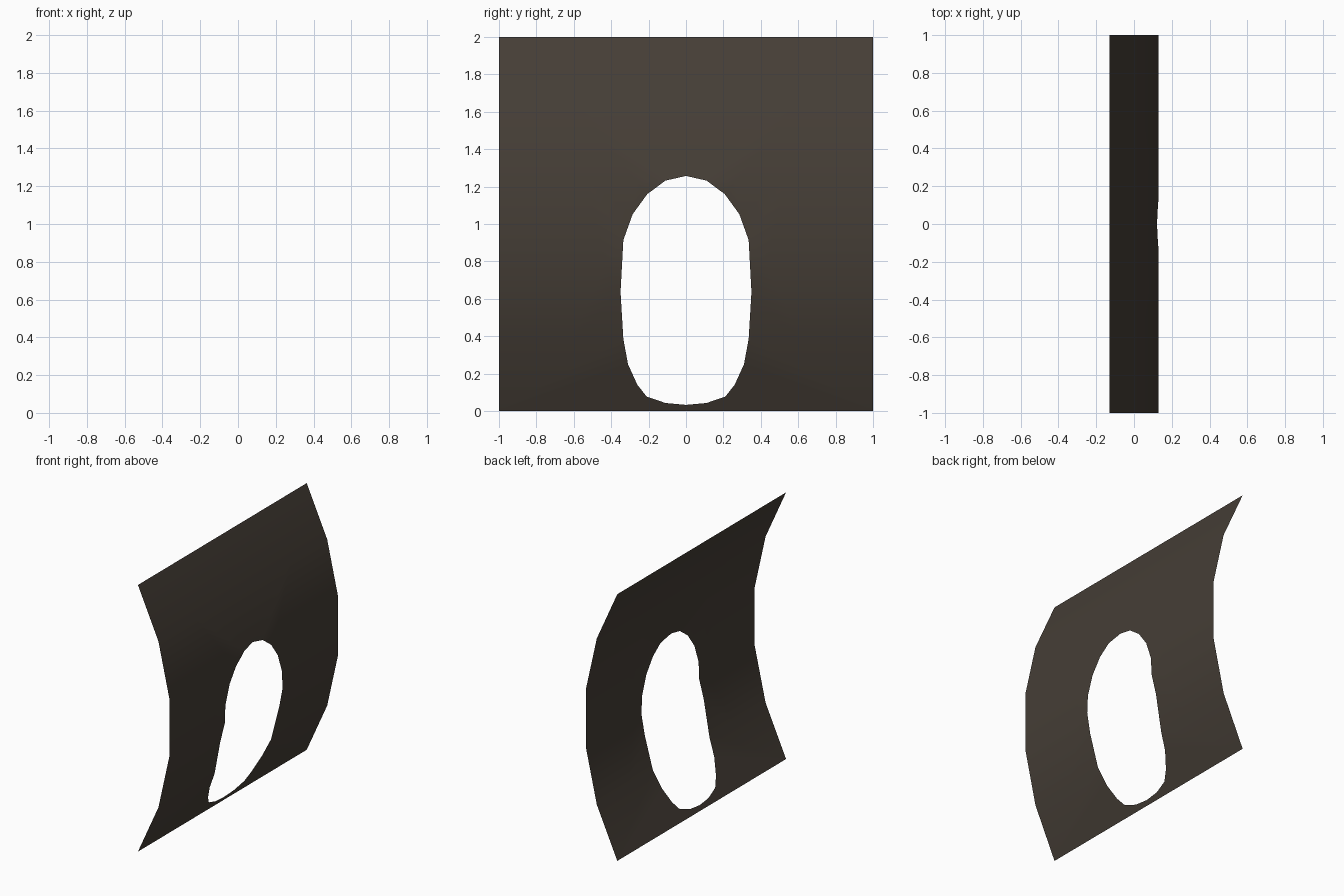
import bpy, bmesh

if "Cube" in bpy.data.objects:
    bpy.data.objects.remove(bpy.data.objects["Cube"])

# Cross-section of the bowed sheet: (x, z), swept along y
PROFILE = [(-0.13, 0), (0.04, 0.377), (0.13, 0.78),
           (0.13, 1.22), (0.04, 1.623), (-0.13, 2)]
# Right half of the opening: (y, z), mirrored in y
HALF = [(0, 0.033), (0.11, 0.043), (0.21, 0.077), (0.26, 0.14), (0.31, 0.25),
        (0.335, 0.385), (0.35, 0.636), (0.335, 0.914), (0.285, 1.053),
        (0.207, 1.16), (0.11, 1.232), (0, 1.257)]


def bow(z):
    for (x0, z0), (x1, z1) in zip(PROFILE, PROFILE[1:]):
        if z <= z1 + 1e-6:
            return x0 + (x1 - x0) * (z - z0) / (z1 - z0)
    return PROFILE[-1][0]


def loop(bm, pts):
    vs = [bm.verts.new((0, y, z)) for y, z in pts]
    return [bm.edges.new((a, b)) for a, b in zip(vs, vs[1:] + vs[:1])]


# Flat sheet with the opening left out
bm = bmesh.new()
edges = loop(bm, [(-1, 0), (1, 0), (1, 2), (-1, 2)])
edges += loop(bm, HALF + [(-y, z) for y, z in HALF[-2:0:-1]])
bmesh.ops.triangle_fill(bm, edges=edges, use_beauty=True, normal=(1, 0, 0))

# Fold lines, then bend the sheet along the profile
for _, z in PROFILE[1:-1]:
    bmesh.ops.bisect_plane(bm, geom=bm.verts[:] + bm.edges[:] + bm.faces[:],
                           plane_co=(0, 0, z), plane_no=(0, 0, 1))
bmesh.ops.triangulate(bm, faces=bm.faces[:])
for v in bm.verts:
    v.co.x = bow(v.co.z)
for f in bm.faces:
    f.normal_update()
    if f.normal.x < 0:
        f.normal_flip()
    f.smooth = True

mesh = bpy.data.meshes.new("curved_panel")
bm.to_mesh(mesh)
bm.free()
panel = bpy.data.objects.new("curved_panel", mesh)
bpy.context.collection.objects.link(panel)

mat = bpy.data.materials.new("dark brown")
mat.diffuse_color = (0.06, 0.048, 0.037, 1)
mat.use_nodes = True
mat.node_tree.nodes["Principled BSDF"].inputs["Base Color"].default_value = mat.diffuse_color
mesh.materials.append(mat)
